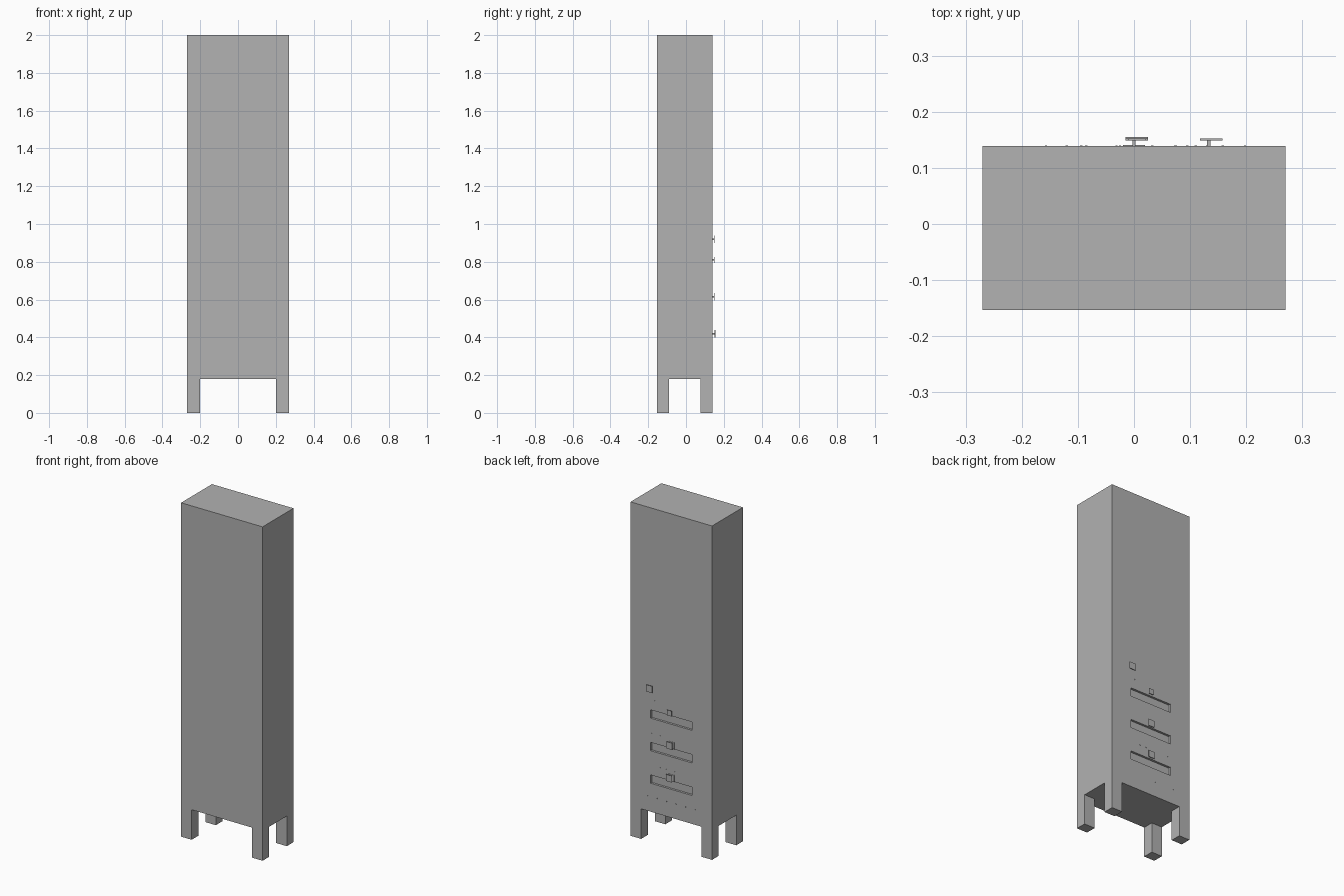
import bpy
from mathutils import Vector

if "Cube" in bpy.data.objects:
    bpy.data.objects.remove(bpy.data.objects["Cube"], do_unlink=True)

grey = bpy.data.materials.new("plain grey")
grey.use_nodes = True
colour = (0.445, 0.445, 0.445, 1)
grey.diffuse_color = colour
grey.node_tree.nodes["Principled BSDF"].inputs["Base Color"].default_value = colour


def box(name, low, high):
    """Axis-aligned box between two corners."""
    low, high = Vector(low), Vector(high)
    bpy.ops.mesh.primitive_cube_add(size=1, location=(low + high) / 2)
    ob = bpy.context.object
    ob.name = name
    ob.scale = high - low
    bpy.ops.object.transform_apply(location=False, rotation=False, scale=True)
    ob.data.materials.append(grey)
    return ob


def cut(target, low, high):
    """Subtract a box from the target."""
    cutter = box("cutter", low, high)
    cutter.hide_render = True
    mod = target.modifiers.new("cut", "BOOLEAN")
    mod.operation = "DIFFERENCE"
    mod.solver = "EXACT"
    mod.object = cutter
    bpy.context.view_layer.objects.active = target
    bpy.ops.object.modifier_apply(modifier=mod.name)
    bpy.data.objects.remove(cutter, do_unlink=True)


W, FRONT, BACK = 0.27, -0.153, 0.139
LEG_X, LEG_Y, LEG_H = 0.07, 0.063, 0.18

# Tall cabinet, with the space between its four legs cut away
cabinet = box("cabinet", (-W, FRONT, 0), (W, BACK, 2))
cut(cabinet, (LEG_X - W, -1, -1), (W - LEG_X, 1, LEG_H))
cut(cabinet, (-1, FRONT + LEG_Y, -1), (1, BACK - LEG_Y, LEG_H))

# Three shallow slots in the back
for top in (0.79, 0.595, 0.4):
    cut(cabinet, (-0.138, BACK - 0.013, top - 0.05), (0.138, BACK + 0.1, top))


# Knobs: thin stem and square cap, some with a base plate
def knob(name, x, z, half, tip, base):
    cx = x + 0.005
    box(name + "_stem", (x - 0.003, BACK - 0.002, z - 0.004), (x + 0.003, tip - 0.001, z + 0.004))
    box(name + "_cap", (cx - half, tip - 0.003, z - half), (cx + half, tip, z + half))
    if base:
        box(name + "_base", (x - 0.02, BACK - 0.001, z - 0.02), (x + 0.02, BACK + 0.002, z + 0.02))


knob("side_knob", 0.133, 0.92, 0.02, 0.152, False)
knob("upper_knob", 0, 0.81, 0.016, 0.152, False)
knob("middle_knob", 0, 0.615, 0.02, 0.152, True)
knob("lower_knob", 0, 0.42, 0.02, 0.155, True)

# Rows of tiny studs on the back
rows = {
    0.85: (0.11,),
    0.65: (0.13, 0.073, -0.085),
    0.46: (0.198, 0.075, 0.033, -0.025, -0.12),
    0.27: [0.158 - 0.063 * i for i in range(6)],
}
for z, xs in rows.items():
    for x in xs:
        box("stud", (x - 0.002, BACK - 0.001, z - 0.002), (x + 0.002, BACK + 0.001, z + 0.002))
